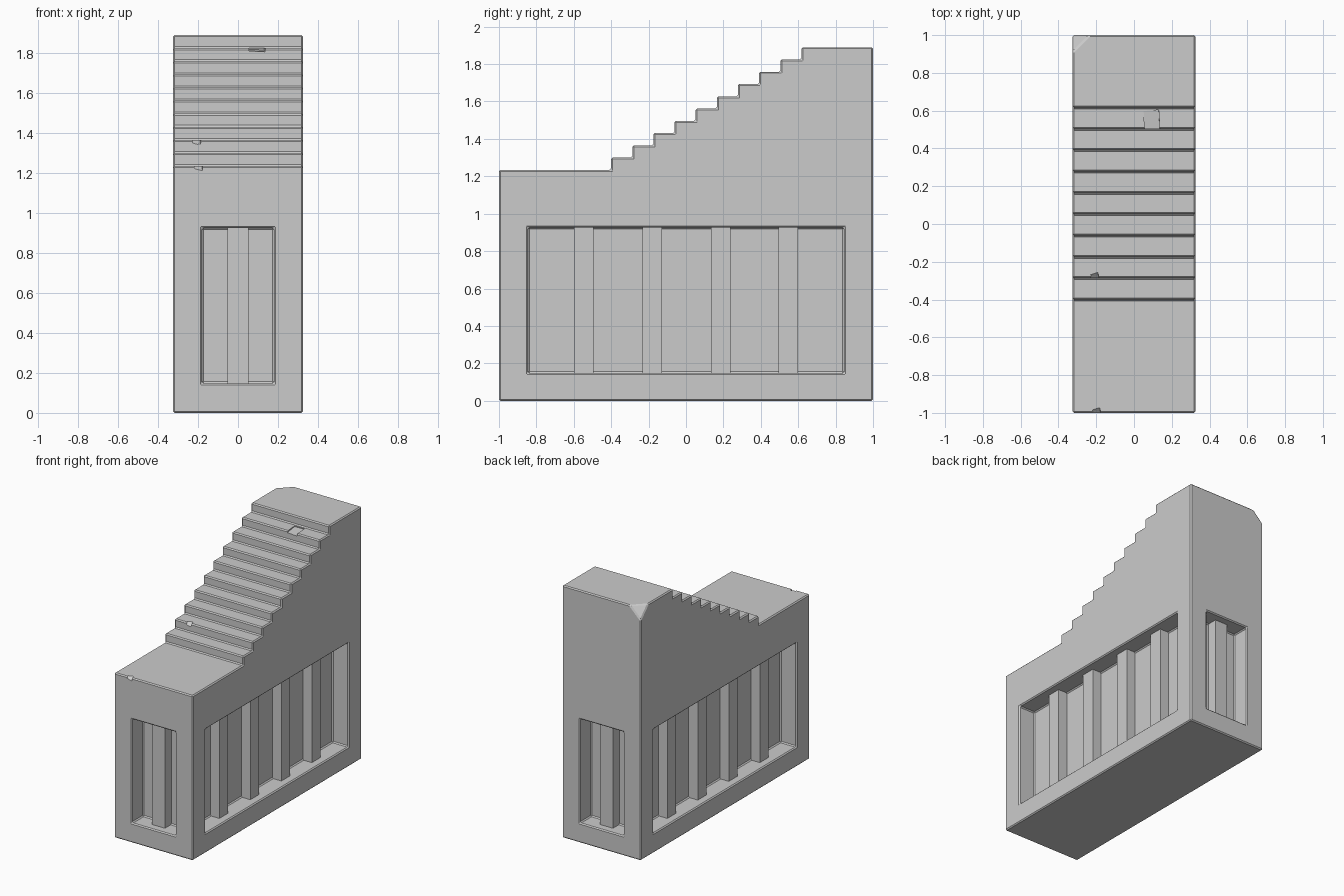
import bpy, bmesh
from mathutils import Vector

if "Cube" in bpy.data.objects:
    bpy.data.objects.remove(bpy.data.objects["Cube"])

HX, DEPTH, INSET = 0.325, 0.135, 0.06   # half width, recess depth, pillar setback
Z0, Z1 = 0.148, 0.925                   # recess bottom and top


def box(name, lo, hi, rot=(0, 0, 0)):
    lo, hi = Vector(lo), Vector(hi)
    bpy.ops.mesh.primitive_cube_add(size=1, location=(lo + hi) / 2, rotation=rot)
    ob = bpy.context.object
    ob.name = name
    ob.scale = hi - lo
    bpy.ops.object.transform_apply(location=False, rotation=False, scale=True)
    return ob


def apply(ob, mod):
    bpy.context.view_layer.objects.active = ob
    bpy.ops.object.modifier_apply(modifier=mod.name)


def cut(ob, cutter):
    mod = ob.modifiers.new("cut", 'BOOLEAN')
    mod.operation, mod.solver, mod.object = 'DIFFERENCE', 'EXACT', cutter
    apply(ob, mod)
    bpy.data.objects.remove(cutter, do_unlink=True)


# stepped side profile, extruded across the width
low, high, y0, y1, n = 1.235, 1.89, -0.4, 0.617, 10
profile = [(-1, 0), (1, 0), (1, high)]
for i in range(n - 1, -1, -1):
    y = y0 + (y1 - y0) * i / (n - 1)
    profile += [(y, low + (high - low) * (i + 1) / n), (y, low + (high - low) * i / n)]
profile.append((-1, low))

bm = bmesh.new()
face = bm.faces.new([bm.verts.new((-HX, y, z)) for y, z in profile])
ext = bmesh.ops.extrude_face_region(bm, geom=[face])
bmesh.ops.translate(bm, vec=(2 * HX, 0, 0),
                    verts=[g for g in ext["geom"] if isinstance(g, bmesh.types.BMVert)])
# broken off back left top corner
res = bmesh.ops.bisect_plane(bm, geom=bm.verts[:] + bm.edges[:] + bm.faces[:],
                             plane_co=(-HX, 1, high - 0.09), plane_no=(-1, 1, 1), clear_outer=True)
bmesh.ops.holes_fill(bm, edges=[e for e in bm.edges if e.is_boundary])
bmesh.ops.recalc_face_normals(bm, faces=bm.faces[:])
mesh = bpy.data.meshes.new("stepped_wall")
bm.to_mesh(mesh)
bm.free()
wall = bpy.data.objects.new("stepped_wall", mesh)
bpy.context.collection.objects.link(wall)

# recessed panels on all four sides
for s in (-1, 1):
    xs = sorted((s * (HX - DEPTH), s * (HX + 0.1)))
    cut(wall, box("side_cutter", (xs[0], -0.845, Z0), (xs[1], 0.845, Z1)))
    ys = sorted((s * (1 - DEPTH), s * 1.1))
    cut(wall, box("end_cutter", (-0.18, ys[0], Z0), (0.18, ys[1], Z1)))

# softened edges
bev = wall.modifiers.new("bevel", 'BEVEL')
bev.width, bev.segments, bev.limit_method, bev.angle_limit = 0.008, 1, 'ANGLE', 0.6
apply(wall, bev)

# small chips in the platform edge and treads
cut(wall, box("chip", (-0.215, -1.02, 1.22), (-0.175, -0.985, 1.26), (0.7, 0.1, 0.2)))
cut(wall, box("chip", (-0.225, -0.305, 1.352), (-0.185, -0.265, 1.392), (0.7, 0.1, 0.2)))
cut(wall, box("dent", (0.055, 0.48, 1.812), (0.135, 0.60, 1.852), (0.09, 0.05, 0.06)))

# pillars standing inside the recesses
for s in (-1, 1):
    side = "right" if s > 0 else "left"
    xs = sorted((s * (HX - DEPTH - 0.01), s * (HX - INSET)))
    for i, y in enumerate((-0.547, -0.18, 0.187, 0.547)):
        box(f"{side}_pillar_{i + 1}", (xs[0], y - 0.052, Z0 - 0.01), (xs[1], y + 0.052, Z1 + 0.01))
    ys = sorted((s * (1 - DEPTH - 0.01), s * (1 - INSET)))
    box("back_pillar" if s > 0 else "front_pillar",
        (-0.053, ys[0], Z0 - 0.01), (0.053, ys[1], Z1 + 0.01))
